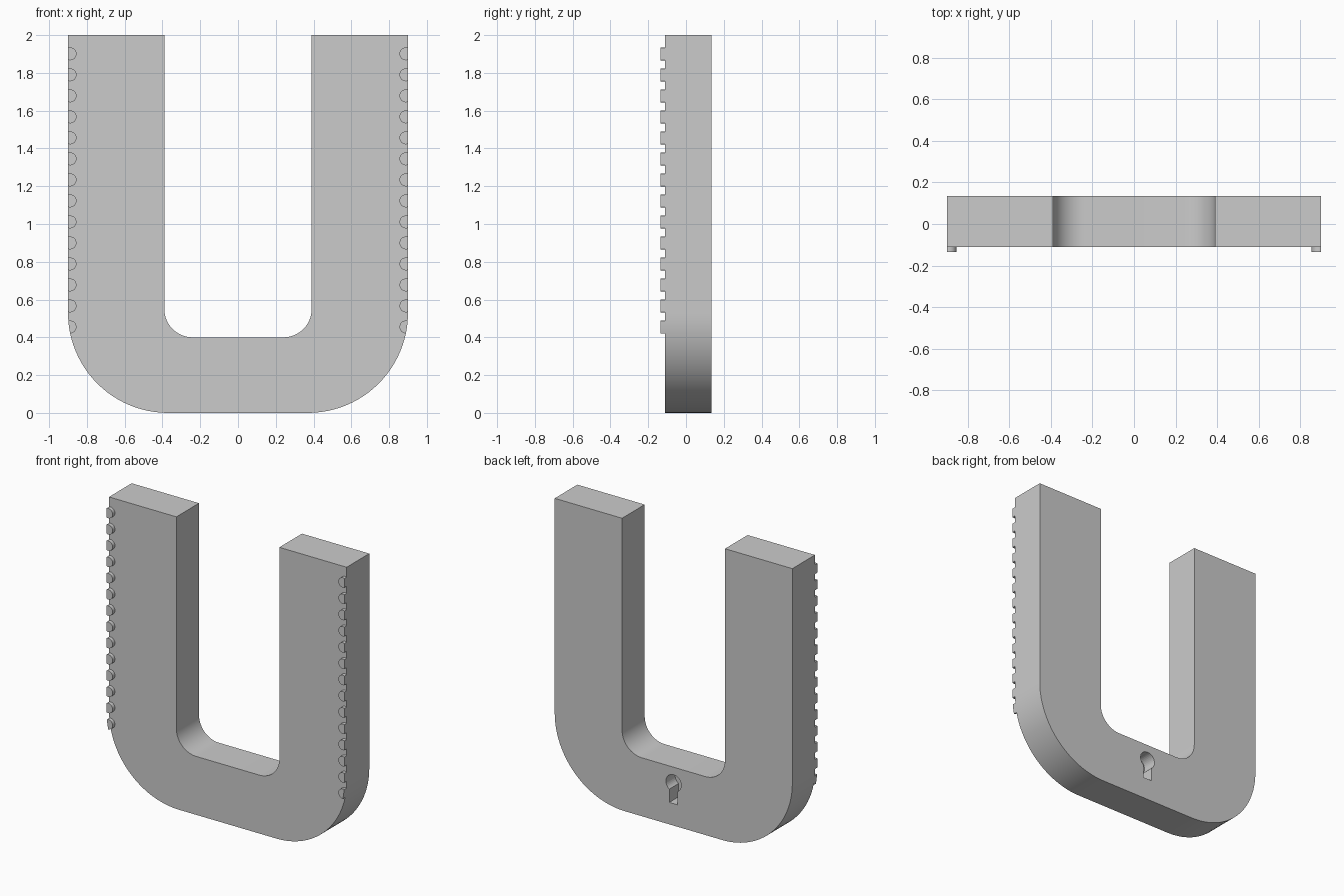
import bpy, bmesh
from math import sin, cos, pi, sqrt, asin

if "Cube" in bpy.data.objects:
    bpy.data.objects.remove(bpy.data.objects["Cube"])

FRONT, BACK, KNOB_FRONT = -0.11, 0.135, -0.135


def arc(cx, cz, rx, rz, a0, a1, n):
    return [(cx + rx * cos(a0 + (a1 - a0) * i / n),
             cz + rz * sin(a0 + (a1 - a0) * i / n)) for i in range(n + 1)]


def prism(bm, pts, y0, y1):
    """Extrude an (x, z) outline from y0 to y1."""
    f = bm.faces.new([bm.verts.new((x, y0, z)) for x, z in pts])
    r = bmesh.ops.extrude_face_region(bm, geom=[f])
    verts = [v for v in r["geom"] if isinstance(v, bmesh.types.BMVert)]
    bmesh.ops.translate(bm, verts=verts, vec=(0, y1 - y0, 0))


def make(name, outlines, y0, y1):
    bm = bmesh.new()
    for pts in outlines:
        prism(bm, pts, y0, y1)
    bmesh.ops.recalc_face_normals(bm, faces=bm.faces[:])
    me = bpy.data.meshes.new(name)
    bm.to_mesh(me)
    bm.free()
    ob = bpy.data.objects.new(name, me)
    bpy.context.collection.objects.link(ob)
    return ob


# U-shaped body: right half outline mirrored to the left
CX, CZ, RX, RZ = 0.37, 0.53, 0.53, 0.53
half = arc(CX, CZ, RX, RZ, -pi / 2, 0, 24) + [(0.9, 2), (0.39, 2)]
half += arc(0.24, 0.55, 0.15, 0.15, 0, -pi / 2, 14)
body = make("u_body", [half + [(-x, z) for x, z in reversed(half)]], FRONT, BACK)

# Keyhole hanger pocket in the back
a = asin(0.032 / 0.058)
keyhole = arc(0, 0.29, 0.058, 0.058, -pi / 2 + a, 1.5 * pi - a, 28)
keyhole += [(-0.032, 0.15), (0.032, 0.15)]
cutter = make("keyhole_cutter", [keyhole], BACK - 0.1, BACK + 0.1)
cutter.hide_render = True
cutter.hide_set(True)
mod = body.modifiers.new("keyhole", "BOOLEAN")
mod.object = cutter
mod.operation = "DIFFERENCE"
mod.solver = "EXACT"


# Rows of small knobs, cut flush with the outer edge
def edge(z):
    return 0.9 if z >= CZ else CX + RX * sqrt(1 - ((CZ - z) / RZ) ** 2)


for side, name in ((-1, "left_knobs"), (1, "right_knobs")):
    outlines = []
    for i in range(14):
        disc = arc(0.889, 0.455 + i * 0.1112, 0.034, 0.034, 0, 2 * pi, 32)[:-1]
        outlines.append([(side * min(x, edge(z)), z) for x, z in disc])
    make(name, outlines, KNOB_FRONT, FRONT)

# Smooth the curved walls, keep edges sharp
for ob in list(bpy.context.collection.objects):
    if ob is cutter:
        continue
    bpy.ops.object.select_all(action="DESELECT")
    ob.select_set(True)
    bpy.context.view_layer.objects.active = ob
    bpy.ops.object.shade_smooth_by_angle()
